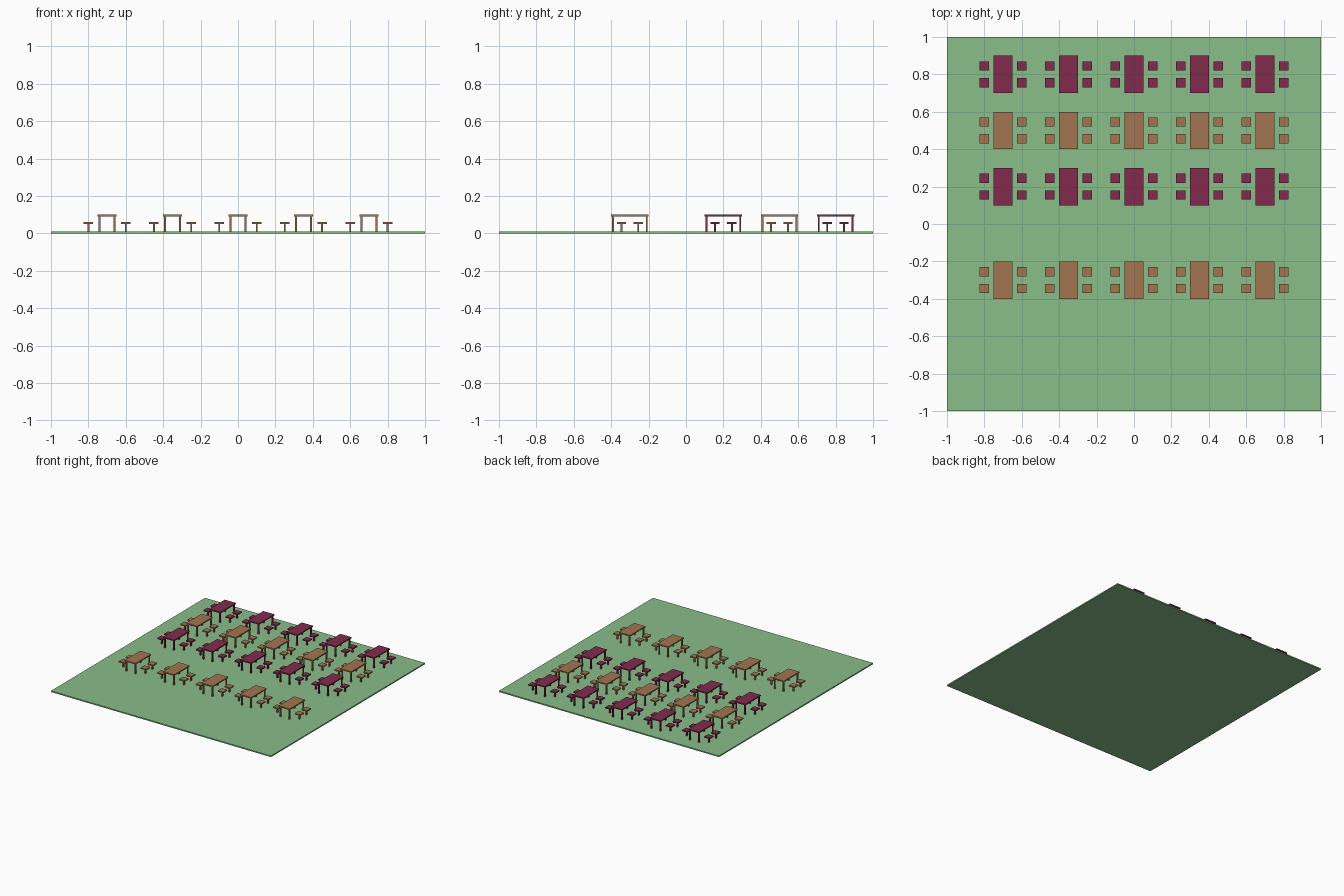
import bpy
import bmesh
from mathutils import Matrix

cube = bpy.data.objects.get("Cube")
if cube:
    bpy.data.objects.remove(cube, do_unlink=True)


def linear(c):
    return c / 12.92 if c <= 0.04045 else ((c + 0.055) / 1.055) ** 2.4


def material(name, rgb):
    mat = bpy.data.materials.new(name)
    mat.use_nodes = True
    color = (*[linear(c) for c in rgb], 1)
    mat.diffuse_color = color
    mat.node_tree.nodes["Principled BSDF"].inputs["Base Color"].default_value = color
    return mat


def add_box(bm, center, size):
    bmesh.ops.create_cube(
        bm, size=1, matrix=Matrix.Translation(center) @ Matrix.Diagonal((*size, 1)))


def make_mesh(name, boxes, mat):
    bm = bmesh.new()
    for center, size in boxes:
        add_box(bm, center, size)
    mesh = bpy.data.meshes.new(name)
    bm.to_mesh(mesh)
    bm.free()
    mesh.materials.append(mat)
    return mesh


def place(name, mesh, location=(0, 0, 0)):
    obj = bpy.data.objects.new(name, mesh)
    obj.location = location
    bpy.context.collection.objects.link(obj)


GROUND = 0.01   # slab thickness
BOARD = 0.01    # thickness of table tops and seats
LEG = 0.01      # leg width
TABLE_H = 0.09  # heights above the slab
STOOL_H = 0.05
SIDES = (-1, 1)


def table_boxes():
    leg_h = TABLE_H - BOARD
    boxes = [((0, 0, TABLE_H - BOARD / 2), (0.1, 0.2, BOARD))]
    boxes += [((sx * 0.04, sy * 0.09, leg_h / 2), (LEG, LEG, leg_h))
              for sx in SIDES for sy in SIDES]
    return boxes


def stool_boxes():
    leg_h = STOOL_H - BOARD
    return [((0, 0, STOOL_H - BOARD / 2), (0.05, 0.05, BOARD)),
            ((0, 0, leg_h / 2), (LEG, LEG, leg_h))]


# Lawn slab
grass = material("grass green", (0.54, 0.745, 0.54))
place("lawn", make_mesh("lawn", [((0, 0, GROUND / 2), (2, 2, GROUND))], grass))

# One table and one stool mesh per colour
sets = {}
for label, rgb in (("wood", (0.635, 0.46, 0.315)), ("maroon", (0.51, 0.17, 0.30))):
    mat = material(label, rgb)
    sets[label] = (make_mesh(label + "_table", table_boxes(), mat),
                   make_mesh(label + "_stool", stool_boxes(), mat))

# Rows of tables, each with four stools
for y, label in ((0.8, "maroon"), (0.5, "wood"), (0.2, "maroon"), (-0.3, "wood")):
    table, stool = sets[label]
    for column in range(-2, 3):
        x = column * 0.35
        place(label + "_table", table, (x, y, GROUND))
        for sx in SIDES:
            for sy in SIDES:
                place(label + "_stool", stool, (x + sx * 0.1, y + sy * 0.045, GROUND))
